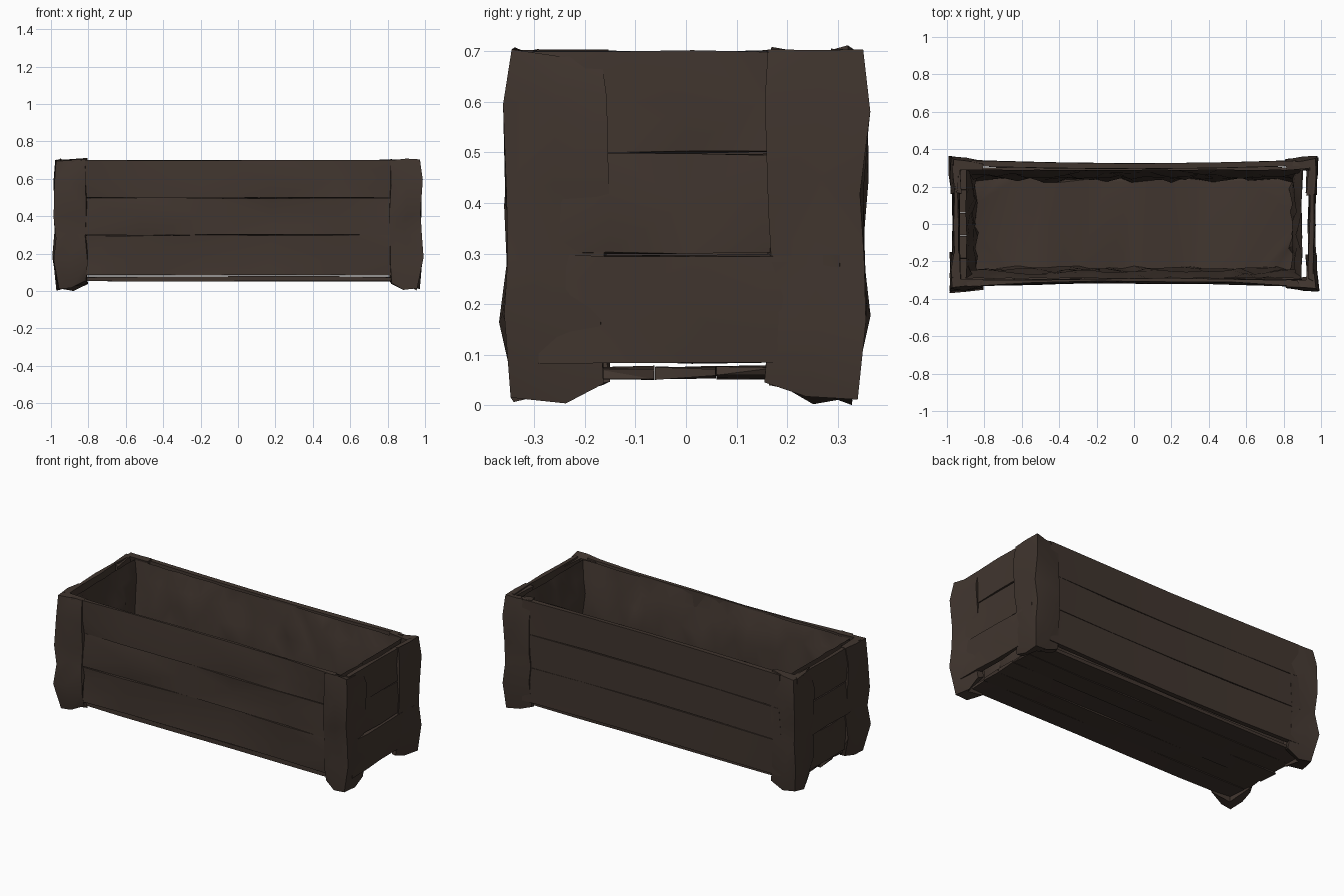
import bpy, bmesh, math, random
from mathutils import Vector

random.seed(7)
if "Cube" in bpy.data.objects:
    bpy.data.objects.remove(bpy.data.objects["Cube"], do_unlink=True)

wood = bpy.data.materials.new("dark_brown_wood")
wood.use_nodes = True
colour = (0.052, 0.036, 0.028, 1)
wood.diffuse_color = colour
wood.node_tree.nodes["Principled BSDF"].inputs["Base Color"].default_value = colour


def finish(name, bm, angle=40):
    bmesh.ops.recalc_face_normals(bm, faces=bm.faces)
    mesh = bpy.data.meshes.new(name)
    bm.to_mesh(mesh)
    bm.free()
    mesh.materials.append(wood)
    obj = bpy.data.objects.new(name, mesh)
    bpy.context.collection.objects.link(obj)
    bpy.ops.object.select_all(action='DESELECT')
    obj.select_set(True)
    bpy.context.view_layer.objects.active = obj
    bpy.ops.object.shade_smooth_by_angle(angle=math.radians(angle))


def board(name, lo, hi, cuts, rough, warp=None):
    """Worn plank: a box cut cuts[i] times along each axis, then roughened."""
    lo, hi = Vector(lo), Vector(hi)
    bm = bmesh.new()
    bmesh.ops.create_cube(bm, size=1)
    for v in bm.verts:
        v.co = Vector([lo[i] + (v.co[i] + 0.5) * (hi[i] - lo[i]) for i in range(3)])
    for axis, count in enumerate(cuts):
        normal = Vector((0, 0, 0))
        normal[axis] = 1
        for k in range(1, count + 1):
            point = lo.lerp(hi, k / (count + 1))
            bmesh.ops.bisect_plane(bm, geom=bm.verts[:] + bm.edges[:] + bm.faces[:],
                                   plane_co=point, plane_no=normal)
    for v in bm.verts:
        for i in range(3):
            v.co[i] += random.uniform(-rough[i], rough[i])
        if warp:
            warp(v.co)
    bmesh.ops.triangulate(bm, faces=bm.faces[:])
    finish(name, bm, 20)


def bow(co):
    # long sides curve outwards towards the corner posts
    co.y += math.copysign(0.02 * co.x ** 2, co.y)


# Long side planks, rough on the front and smooth on the back
rows = [("lower", 0.085, 0.297), ("middle", 0.3, 0.497), ("upper", 0.5, 0.7)]
for row, z0, z1 in rows:
    board("front_plank_" + row, (-0.88, -0.312, z0), (0.88, -0.287, z1),
          (4, 0, 1), (0.02, 0.009, 0.003), bow)
    board("back_plank_" + row, (-0.88, 0.295, z0), (0.88, 0.325, z1),
          (3, 0, 0), (0.02, 0.002, 0.002), bow)

# End planks
for side, s in (("left", 1), ("right", -1)):
    for row, z0, z1 in rows:
        xs = sorted((s * 0.937, s * 0.965))
        board(f"{side}_end_plank_{row}", (xs[0], -0.3, z0), (xs[1], 0.31, z1),
              (0, 3, 1), (0.009, 0.01, 0.003))


def corner_post(name, sx, sy):
    """L-shaped post lofted through uneven levels, flared near the foot."""
    levels = [(0.012, -0.008), (0.18, 0.016), (0.3, 0.002),
              (0.42, 0.008), (0.58, 0.01), (0.7, -0.004)]
    bm = bmesh.new()
    rings = []
    for z, out in levels:
        x1, y1 = 0.974 + out, 0.345 + out
        x0, y0 = 0.812, 0.16
        wall = 0.045
        section = [(x1, y1), (x1 - 0.08, y1 - 0.002), (x0, y1 - 0.012),
                   (x0, y1 - wall), (x1 - wall, y1 - wall), (x1 - wall, y0),
                   (x1 - 0.012, y0), (x1 - 0.002, y1 - 0.09)]
        ring = []
        for i, (x, y) in enumerate(section):
            x += random.uniform(-0.01, 0.01)
            y += random.uniform(-0.01, 0.01)
            dz = random.uniform(-0.012, 0.012)
            if z < 0.1:
                dz += 0.035 * (i in (2, 3, 5, 6))
            elif z < 0.69:
                dz *= 3
            ring.append(bm.verts.new((sx * x, sy * y, max(0, z + dz))))
        rings.append(ring)
    count = len(rings[0])
    for a, b in zip(rings, rings[1:]):
        for i in range(count):
            j = (i + 1) % count
            # uneven triangles give the chipped surface
            quad = [a[i], a[j], b[j], b[i]]
            if random.random() < 0.5:
                quad = quad[1:] + quad[:1]
            bm.faces.new(quad[:3])
            bm.faces.new([quad[0], quad[2], quad[3]])
    for ring in (rings[0], rings[-1]):
        bm.faces.new([ring[0]] + ring[1:5])
        bm.faces.new([ring[0]] + ring[4:])
    finish(name, bm, 25)


for fb, sy in (("front", -1), ("back", 1)):
    for lr, sx in (("left", 1), ("right", -1)):
        corner_post(f"{fb}_{lr}_post", sx, sy)

# Floor slats, stopping short of the left end planks
for n in range(5):
    y = -0.305 + n * 0.122
    board(f"floor_slat_{n + 1}", (-0.94, y, 0.055), (0.895, y + 0.12, 0.075),
          (4, 0, 0), (0.01, 0.001, 0.005))

# Rough inner lining: an open tub, narrowing down to the floor
tub = [(0.898, 0.29, 0.692), (0.88, 0.272, 0.6), (0.865, 0.258, 0.5),
       (0.855, 0.25, 0.38), (0.85, 0.245, 0.24), (0.84, 0.235, 0.11)]
long_steps, short_steps = 24, 8
bm = bmesh.new()
rings = []
for level, (hx, hy, z) in enumerate(tub):
    outline = []
    for sign in (-1, 1):
        outline += [(sign * hx * (2 * k / long_steps - 1), sign * hy)
                    for k in range(long_steps)]
        outline += [(sign * hx, -sign * hy * (2 * k / short_steps - 1))
                    for k in range(short_steps)]
    rough = 0.003 if level == 0 else 0.016
    rings.append([bm.verts.new((x + random.uniform(-rough, rough),
                                y + random.uniform(-rough, rough),
                                z + random.uniform(-rough, rough)))
                  for x, y in outline])
for a, b in zip(rings, rings[1:]):
    for i in range(len(a)):
        j = (i + 1) % len(a)
        bm.faces.new([a[i], a[j], b[j], b[i]])
bm.faces.new(rings[-1])
bmesh.ops.triangulate(bm, faces=bm.faces[:])
finish("inner_lining", bm, 50)
